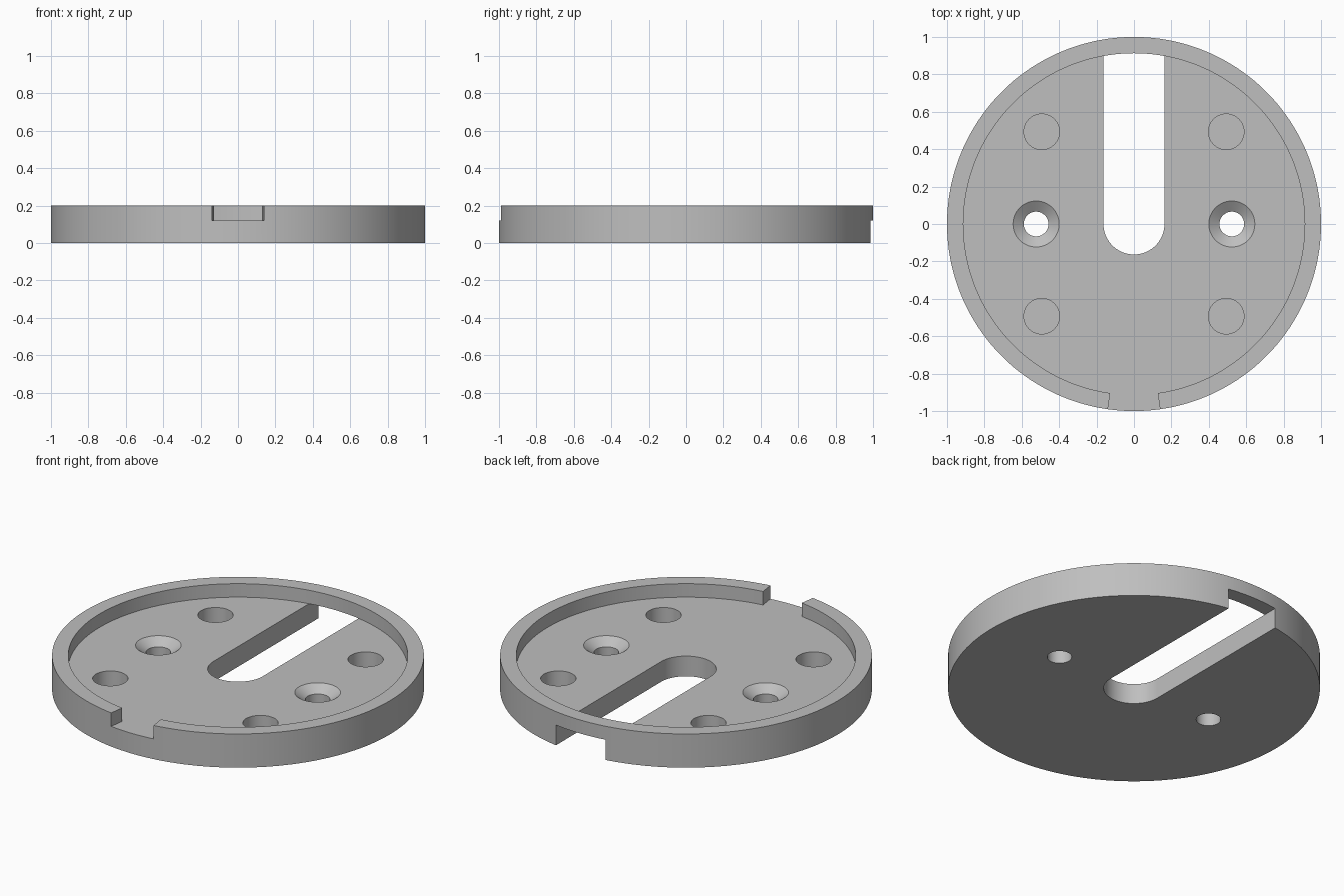
import bpy, bmesh, math

cube = bpy.data.objects.get("Cube")
if cube:
    bpy.data.objects.remove(cube, do_unlink=True)

FLOOR, TOP, INNER = 0.12, 0.2, 0.913

grey = bpy.data.materials.new("plain grey")
grey.use_nodes = True
colour = (0.52, 0.52, 0.52, 1)
grey.diffuse_color = colour
grey.node_tree.nodes["Principled BSDF"].inputs["Base Color"].default_value = colour


def point(radius, degrees):
    a = math.radians(degrees % 360)
    return radius * math.cos(a), radius * math.sin(a)


def arc(radius, start, end, step, cx=0, cy=0):
    pts = [point(radius, d) for d in range(start, end, step)]
    return [(x + cx, y + cy) for x, y in pts]


def loft(name, sections):
    """Solid through stacked outlines, each given as (points, z)."""
    bm = bmesh.new()
    rings = [[bm.verts.new((x, y, z)) for x, y in pts] for pts, z in sections]
    n = len(rings[0])
    for low, high in zip(rings, rings[1:]):
        for i in range(n):
            j = (i + 1) % n
            bm.faces.new((low[i], low[j], high[j], high[i]))
    bm.faces.new(rings[0][::-1])
    bm.faces.new(rings[-1])
    bmesh.ops.recalc_face_normals(bm, faces=bm.faces)
    mesh = bpy.data.meshes.new(name)
    bm.to_mesh(mesh)
    bm.free()
    mesh.materials.append(grey)
    obj = bpy.data.objects.new(name, mesh)
    bpy.context.collection.objects.link(obj)
    return obj


def combine(target, tool, operation):
    mod = target.modifiers.new(operation, 'BOOLEAN')
    mod.operation, mod.solver, mod.object = operation, 'EXACT', tool
    bpy.context.view_layer.update()
    graph = bpy.context.evaluated_depsgraph_get()
    mesh = bpy.data.meshes.new_from_object(target.evaluated_get(graph))
    target.modifiers.clear()
    target.data = mesh
    bpy.data.objects.remove(tool, do_unlink=True)


# Base disc
plate = loft("mounting_plate", [(arc(1, 0, 360, 2), 0), (arc(1, 0, 360, 2), FLOOR)])

# Round-ended slot, open at the back
slot = arc(0.163, 180, 361, 6) + [(0.163, 1.2), (-0.163, 1.2)]
combine(plate, loft("slot_cutter", [(slot, -0.1), (slot, 0.3)]), 'DIFFERENCE')

for side in (-1, 1):
    # Countersunk screw hole
    cx = side * 0.523
    profile = [(0.066, -0.1), (0.066, 0.08), (0.123, FLOOR), (0.123, 0.3)]
    rings = [(arc(r, 0, 360, 6, cx), z) for r, z in profile]
    combine(plate, loft("screw_hole_cutter", rings), 'DIFFERENCE')
    # Blind round pockets
    for end in (-1, 1):
        outline = arc(0.095, 0, 360, 6, side * 0.493, end * 0.493)
        pocket = loft("pocket_cutter", [(outline, 0.02), (outline, 0.3)])
        combine(plate, pocket, 'DIFFERENCE')

# Raised rim, with a radial gap at the front
outline = arc(1, -82, 263, 2) + arc(INNER, -82, 263, 2)[::-1]
combine(plate, loft("rim", [(outline, FLOOR), (outline, TOP)]), 'UNION')

bpy.ops.object.select_all(action='DESELECT')
plate.select_set(True)
bpy.context.view_layer.objects.active = plate
bpy.ops.object.shade_smooth_by_angle(angle=math.radians(25))
